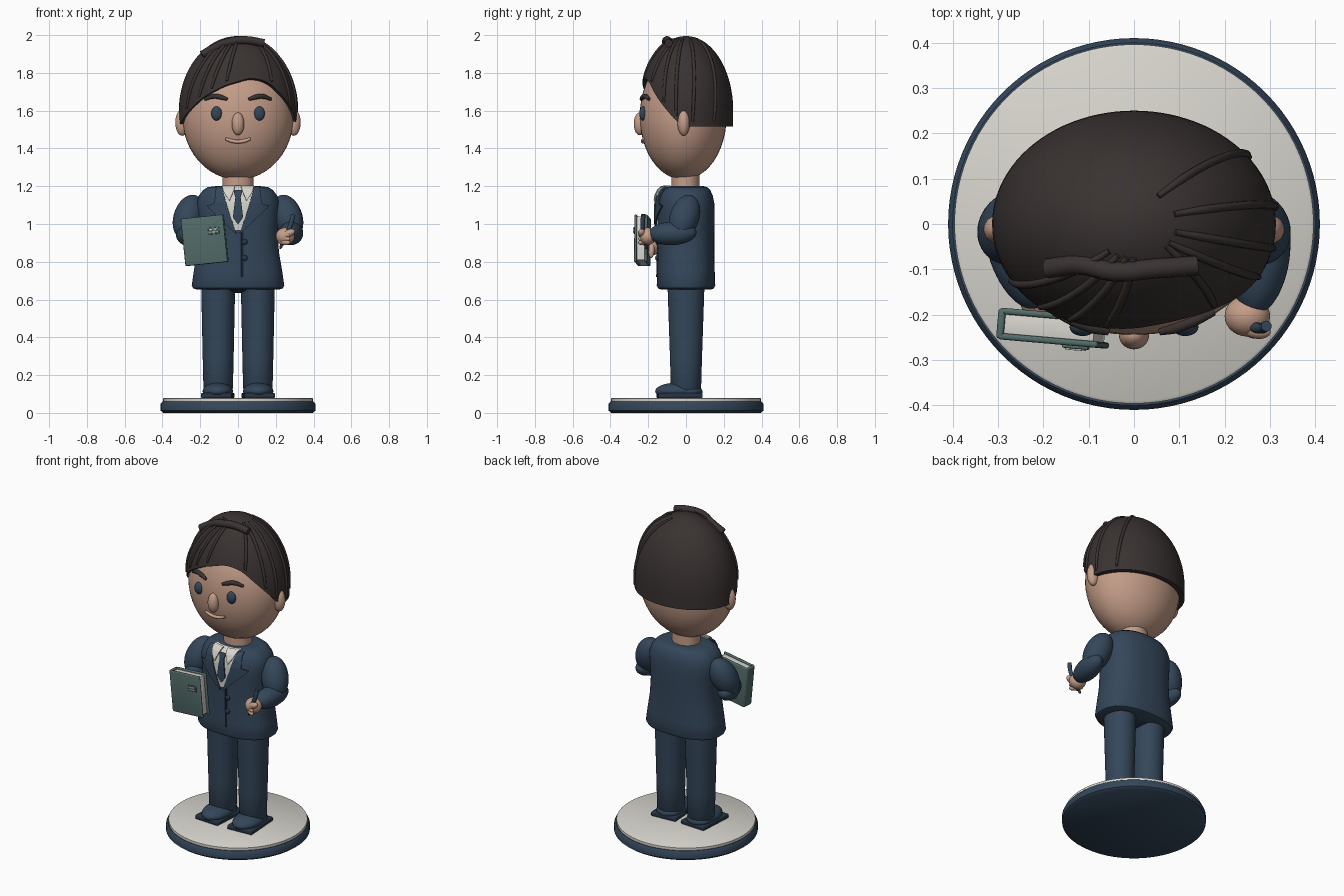
import bpy, bmesh, math
from mathutils import Vector, Matrix, Euler

if "Cube" in bpy.data.objects:
    bpy.data.objects.remove(bpy.data.objects["Cube"])

def material(name, rgb):
    m = bpy.data.materials.new(name)
    m.use_nodes = True
    m.diffuse_color = (*rgb, 1)
    m.node_tree.nodes["Principled BSDF"].inputs["Base Color"].default_value = (*rgb, 1)
    return m

NAVY = material("navy cloth", (0.034, 0.062, 0.102))
DARK = material("dark navy", (0.02, 0.035, 0.06))
SKIN = material("skin", (0.56, 0.34, 0.25))
LIP = material("lip", (0.60, 0.36, 0.28))
HAIR = material("dark brown hair", (0.041, 0.032, 0.031))
CREAM = material("cream", (0.68, 0.66, 0.61))
TEAL = material("book green", (0.085, 0.15, 0.14))
made = []

def keep(bm, name, mat):
    bmesh.ops.recalc_face_normals(bm, faces=bm.faces)
    me = bpy.data.meshes.new(name)
    bm.to_mesh(me)
    bm.free()
    ob = bpy.data.objects.new(name, me)
    me.materials.append(mat)
    bpy.context.collection.objects.link(ob)
    made.append(ob)
    return ob

def ball(name, loc, size, mat, rot=None):
    bm = bmesh.new()
    bmesh.ops.create_uvsphere(bm, u_segments=40, v_segments=24, radius=1)
    r = rot.to_matrix().to_4x4() if rot else Matrix()
    bm.transform(Matrix.Translation(loc) @ r @ Matrix.Diagonal((*size, 1)))
    return keep(bm, name, mat)

def limb(name, a, b, radius, mat):
    """Ellipsoid stretched from a to b."""
    a, b = Vector(a), Vector(b)
    d = b - a
    return ball(name, (a + b) / 2, (radius, radius, d.length / 2), mat, d.to_track_quat('Z', 'Y'))

def box(name, size, mat, frame, offset=(0, 0, 0), bevel=0.006):
    bm = bmesh.new()
    bmesh.ops.create_cube(bm, size=1)
    bm.transform(Matrix.Diagonal((*size, 1)))
    bmesh.ops.bevel(bm, geom=bm.edges[:], offset=bevel, segments=3, profile=0.5, affect='EDGES')
    bm.transform(frame @ Matrix.Translation(offset))
    return keep(bm, name, mat)

def loft(name, rings, mat, cx=0, cy=0, power=2, n=64):
    """Stack of (z, rx, ry) superellipse rings, capped at both ends."""
    bm = bmesh.new()
    loops = []
    for z, rx, ry in rings:
        loop = []
        for i in range(n):
            c, s = math.cos(math.tau * i / n), math.sin(math.tau * i / n)
            k = (abs(c) ** power + abs(s) ** power) ** (-1 / power)
            loop.append(bm.verts.new((cx + rx * c * k, cy + ry * s * k, z)))
        loops.append(loop)
    for lo, hi in zip(loops, loops[1:]):
        for i in range(n):
            bm.faces.new((lo[i], lo[i - 1], hi[i - 1], hi[i]))
    bm.faces.new(loops[0])
    bm.faces.new(loops[-1])
    return keep(bm, name, mat)

def tube(name, points, radius, mat, ends=1.0):
    cu = bpy.data.curves.new(name, 'CURVE')
    cu.dimensions = '3D'
    cu.bevel_depth, cu.bevel_resolution, cu.use_fill_caps = radius, 4, True
    sp = cu.splines.new('BEZIER')
    sp.bezier_points.add(len(points) - 1)
    for i, (bp, p) in enumerate(zip(sp.bezier_points, points)):
        bp.co = p
        bp.handle_left_type = bp.handle_right_type = 'AUTO'
        bp.radius = ends if i in (0, len(points) - 1) else 1
    cu.materials.append(mat)
    ob = bpy.data.objects.new(name, cu)
    bpy.context.collection.objects.link(ob)
    made.append(ob)

def lerp_table(table, t):
    """Piecewise linear lookup of rows that start with the key."""
    for a, b in zip(table, table[1:]):
        if t <= b[0]:
            f = max(0, (t - a[0]) / (b[0] - a[0]))
            return [u + (v - u) * f for u, v in zip(a[1:], b[1:])]
    return table[-1][1:]

# Base
loft("base_rim", [(0, .395, .395), (.012, .41, .41), (.048, .41, .41), (.06, .4, .4)], NAVY, n=96)
loft("base_top", [(.055, .396, .396), (.076, .396, .396), (.08, .39, .39)], CREAM, n=96)

# Legs and shoes
for side, s in (("left", 1), ("right", -1)):
    loft(side + "_leg", [(.115, .07, .07), (.13, .078, .08), (.3, .082, .085), (.68, .09, .098)],
         NAVY, cx=s * .105)
    box(side + "_sole", (.165, .235, .026), DARK,
        Matrix.Translation((s * .108, -.034, .092)) @ Euler((0, 0, s * .06)).to_matrix().to_4x4())
    ball(side + "_shoe", (s * .107, -.045, .115), (.08, .118, .045), NAVY)
    ball(side + "_heel", (s * .105, .015, .112), (.075, .072, .04), NAVY)

# Jacket
JACKET = [(.652, .215, .13), (.66, .238, .148), (.675, .245, .155), (.75, .234, .152),
          (.85, .217, .15), (.95, .21, .15), (1.05, .217, .152), (1.11, .22, .15),
          (1.15, .207, .142), (1.18, .185, .128), (1.195, .16, .112), (1.2, .12, .095)]
JP = 2.4
loft("jacket", JACKET, NAVY, power=JP)
ball("hips", (0, 0, .68), (.17, .1, .045), DARK)

def jacket_front(x, z, off):
    rx, ry = lerp_table(JACKET, z)
    return Vector((x, -ry * max(0, 1 - abs(x / rx) ** JP) ** (1 / JP) - off, z))

def panel(name, edges, off, mat, rows=16, cols=6):
    """Sheet over the jacket front; edges rows are (z, x_from, x_to), rising in z."""
    bm = bmesh.new()
    grid = []
    for r in range(rows + 1):
        z = edges[0][0] + (edges[-1][0] - edges[0][0]) * r / rows
        a, b = lerp_table(edges, z)
        grid.append([bm.verts.new(jacket_front(a + (b - a) * c / cols, z, off)) for c in range(cols + 1)])
    for lo, hi in zip(grid, grid[1:]):
        for c in range(cols):
            bm.faces.new((lo[c], lo[c + 1], hi[c + 1], hi[c]))
    ob = keep(bm, name, mat)
    mod = ob.modifiers.new("thickness", 'SOLIDIFY')
    mod.thickness, mod.offset = .008, 0

# Shirt, tie, lapels and buttons
panel("shirt_front", [(.965, -.018, .018), (1.08, -.055, .055), (1.2, -.085, .085)], .006, CREAM)
panel("tie_blade", [(1.0, -.002, .002), (1.035, -.027, .027), (1.15, -.013, .013)], .014, NAVY)
panel("tie_knot", [(1.145, -.014, .014), (1.178, -.024, .024)], .018, NAVY)
for side, s in (("left", 1), ("right", -1)):
    panel(side + "_collar", [(1.125, s * .044, s * .048), (1.165, s * .027, s * .074),
                             (1.2, s * .015, s * .085)], .022, CREAM)
    panel(side + "_lapel", [(.95, s * .008, s * .014), (1.085, s * .055, s * .155),
                            (1.1, s * .058, s * .165), (1.105, s * .06, s * .125),
                            (1.195, s * .085, s * .115)], .012, NAVY, rows=40)
tube("jacket_seam", [jacket_front(.022, .72 + .04 * i, 0) for i in range(7)], .005, DARK)
for i in range(2):
    ball(f"button_{i + 1}", jacket_front(.035, .905 - .085 * i, .004), (.015, .009, .015), DARK)

# Arms and hands
for side, s, wrist in (("left", 1, (.262, -.2, .945)), ("right", -1, (-.215, -.185, .93))):
    limb(side + "_upper_arm", (s * .225, .03, 1.15), (s * .3, -.045, .925), .078, NAVY)
    limb(side + "_forearm", (s * .3, .055, .955), wrist, .062, NAVY)
ball("left_hand", (.25, -.203, .935), (.05, .045, .046), SKIN)
limb("left_thumb", (.235, -.225, .935), (.3, -.24, .965), .02, SKIN)
for i in range(3):
    limb(f"left_finger_{i + 1}", (.21, -.2, .95 - .02 * i), (.275, -.25, .94 - .02 * i), .016, SKIN)
ball("right_hand", (-.2, -.175, .885), (.05, .035, .05), SKIN)
for i in range(3):
    limb(f"right_finger_{i + 1}", (-.22 + .03 * i, -.18, .9), (-.21 + .03 * i, -.185, .82), .016, SKIN)
tube("pen", [(.292, -.225, 1.05), (.28, -.23, 1.0), (.232, -.215, .89)], .012, NAVY)
limb("pen_tip", (.236, -.216, .9), (.222, -.21, .868), .008, HAIR)

# Book
book = Matrix.Translation((-.175, -.23, .914)) @ Euler((0, math.radians(-6), math.radians(-5))).to_matrix().to_4x4()
for name, y in (("book_front_cover", -.028), ("book_back_cover", .028)):
    box(name, (.222, .014, .252), TEAL, book, (0, y, 0))
box("book_spine", (.016, .066, .252), TEAL, book, (-.107, 0, 0))
box("book_pages", (.2, .044, .232), CREAM, book, (0, 0, 0), .003)
box("book_plate", (.058, .008, .036), TEAL, book, (.055, -.037, .045), .003)
for i in range(2):
    box(f"book_plate_bar_{i + 1}", (.044, .005, .005), CREAM, book, (.055, -.042, .053 - .015 * i), .001)

# Neck and head
HEAD, HEAD_R = Vector((0, -.015, 1.57)), Vector((.295, .23, .335))
loft("neck", [(1.17, .083, .075), (1.3, .083, .075)], SKIN, cy=-.003)
ball("head", HEAD, HEAD_R, SKIN)

def face(x, z, off=0):
    k = 1 - (x / HEAD_R.x) ** 2 - ((z - HEAD.z) / HEAD_R.z) ** 2
    return Vector((x, HEAD.y - HEAD_R.y * math.sqrt(k) - off, z))

ball("nose", face(0, 1.53, .002), (.033, .031, .06), SKIN)
tube("mouth", [face(x, 1.436 + 3.5 * x * x, .003) for x in (-.067, -.035, 0, .035, .067)], .01, LIP, .7)
for side, s in (("left", 1), ("right", -1)):
    ball(side + "_ear", (s * .295, -.012, 1.537), (.037, .033, .07), SKIN)
    ball(side + "_eye", face(s * .113, 1.585), (.029, .02, .037), NAVY)
    tube(side + "_eyebrow", [face(s * x, z, .006) for x, z in
         ((.057, 1.66), (.09, 1.671), (.13, 1.676), (.176, 1.66))], .013, HAIR, .6)

# Hair cap: angle 0 is the front, positive toward the model's left
HAIRLINE = [(-180, 1.515), (-88, 1.515), (-75, 1.535), (-54, 1.605), (-34, 1.68), (-14, 1.735),
            (12, 1.775), (25, 1.768), (36, 1.745), (53, 1.665), (80, 1.535), (92, 1.515), (180, 1.515)]

def hairline(deg):
    h = (sum(lerp_table(HAIRLINE, deg + d)[0] for d in (-4, 0, 4)) / 3 - 1.6) / .4
    return math.asin(h) if h > 0 else h

def dome(deg, phi, grow=0):
    a = math.radians(deg)
    r = math.cos(phi) if phi > 0 else 1
    h = math.sin(phi) if phi > 0 else phi
    return Vector(((.313 + grow) * r * math.sin(a), -(.25 + grow) * r * math.cos(a), 1.6 + (.395 + grow) * h))

bm = bmesh.new()
N, ROWS = 96, 22
columns = []
for i in range(N):
    deg = -180 + 360 * i / N
    low = hairline(deg)
    columns.append([bm.verts.new(dome(deg, low + (math.pi / 2 - low) * j / ROWS)) for j in range(ROWS)])
tip = bm.verts.new(dome(0, math.pi / 2))
for i in range(N):
    a, b = columns[i - 1], columns[i]
    for j in range(ROWS - 1):
        bm.faces.new((a[j], b[j], b[j + 1], a[j + 1]))
    bm.faces.new((a[-1], b[-1], tip))
cap = keep(bm, "hair_cap", HAIR)
mod = cap.modifiers.new("thickness", 'SOLIDIFY')
mod.thickness, mod.offset = .03, -1

# Hair strands, swept from the crown to the hairline
STRANDS = [(145, 126), (107, 98), (76, 78), (56, 62), (50, 38), (-36, -60), (-22, -42), (-10, -28), (0, -12)]
for k, (start, end) in enumerate(STRANDS):
    low = hairline(end) + .06
    pts = []
    for i in range(7):
        t = i / 6
        pts.append(dome(start + (end - start) * t ** .7, 1.27 + (low - 1.27) * t, .001))
    tube(f"hair_strand_{k + 1}", pts, .009, HAIR, .7)
tube("hair_quiff", [(-.19, -.098, 1.895), (-.12, -.09, 1.935), (-.04, -.105, 1.965),
                    (.05, -.098, 1.972), (.138, -.092, 1.957)], .022, HAIR)

# Turn curves into meshes and shade smooth with sharp edges kept
bpy.ops.object.select_all(action='DESELECT')
for ob in made:
    ob.select_set(True)
bpy.context.view_layer.objects.active = made[0]
bpy.ops.object.convert(target='MESH')
bpy.ops.object.shade_smooth_by_angle(angle=math.radians(40))
